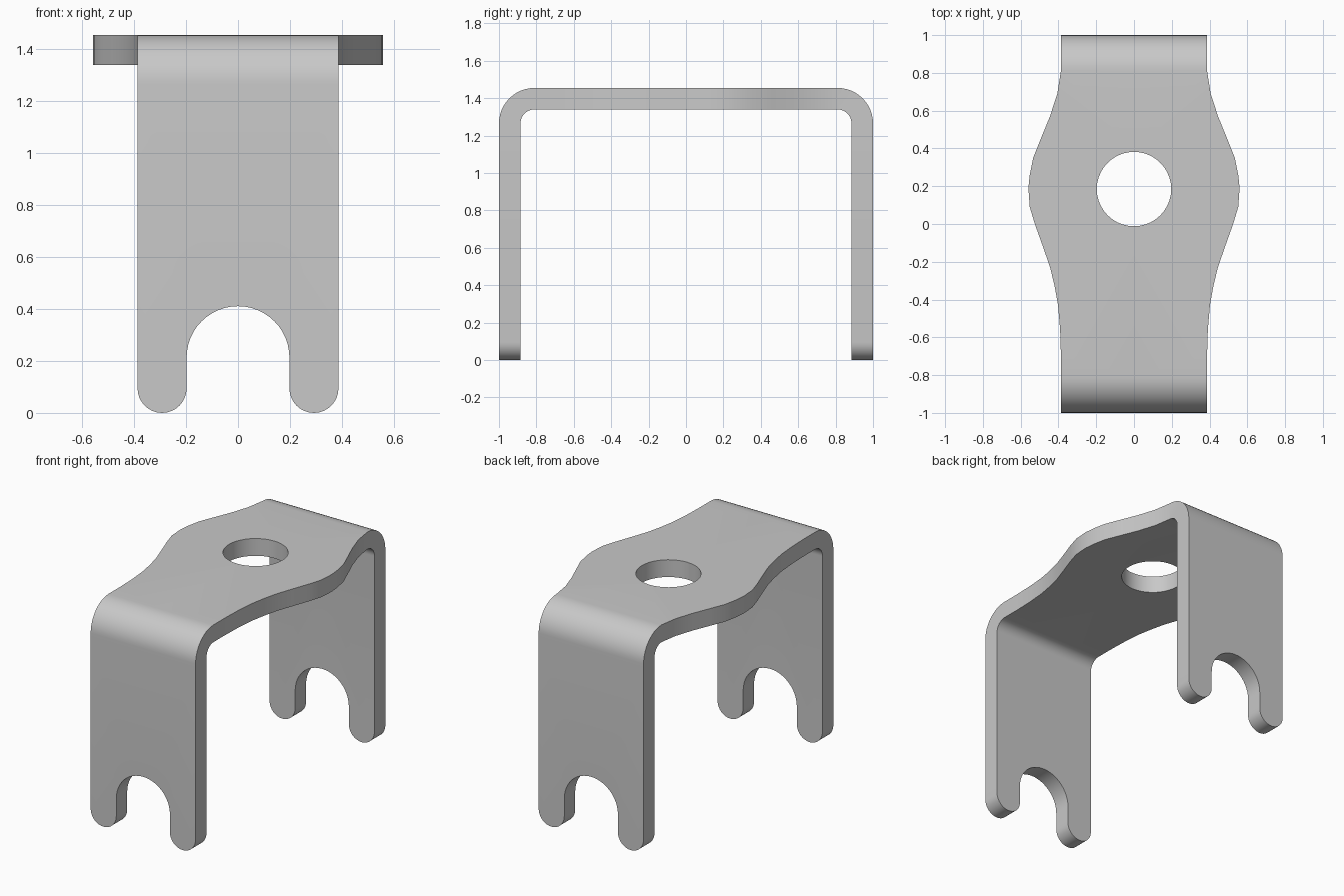
import bpy
import bmesh
from math import sin, cos, radians

cube = bpy.data.objects.get("Cube")
if cube:
    bpy.data.objects.remove(cube, do_unlink=True)

W = 0.387                    # half width of the strap
T = 0.115                    # sheet thickness
H = 1.455                    # overall height
R = 0.19                     # outer bend radius
BEND_Y, BEND_Z = 1 - R, H - R
SLOT = 0.198                 # half width of the leg slot
TOE = (W - SLOT) / 2         # radius of the rounded toes

bm = bmesh.new()


def arc(cx, cy, r, start, end, steps):
    angles = [radians(start + (end - start) * i / steps) for i in range(steps + 1)]
    return [(cx + r * cos(a), cy + r * sin(a)) for a in angles]


def prism(points, near, far):
    """Closed solid between two placements of one 2D outline."""
    a = [bm.verts.new(near(*p)) for p in points]
    b = [bm.verts.new(far(*p)) for p in points]
    bm.faces.new(a)
    bm.faces.new(b[::-1])
    for i in range(len(points)):
        bm.faces.new((a[i - 1], b[i - 1], b[i], a[i]))


# Half outline of a forked leg, and half section of a bend
leg = [(0, BEND_Z), (W, BEND_Z)]
leg += arc(W - TOE, TOE, TOE, 0, -180, 16)
leg += arc(0, 0.213, SLOT, 0, 90, 12)
bend = arc(BEND_Y, BEND_Z, R, 0, 90, 12) + arc(BEND_Y, BEND_Z, R - T, 90, 0, 12)

for s in (-1, 1):
    prism(leg, lambda x, z: (x, s, z), lambda x, z: (x, s * (1 - T), z))
    prism(bend, lambda y, z: (0, s * y, z), lambda y, z: (W, s * y, z))

# Half outline of the waisted top plate with its round hole
plate = [(0, BEND_Y), (W, BEND_Y), (0.406, 0.69), (0.445, 0.57), (0.49, 0.46),
         (0.534, 0.35), (0.552, 0.26), (0.559, 0.19), (0.552, 0.09), (0.525, 0),
         (0.482, -0.12), (0.444, -0.23), (0.42, -0.33), (0.402, -0.43),
         (0.391, -0.56), (W, -0.69), (W, -BEND_Y), (0, -BEND_Y)]
plate += arc(0, 0.185, 0.197, -90, 90, 20)
prism(plate, lambda x, y: (x, y, H), lambda x, y: (x, y, H - T))


# Remove the inner faces where the pieces meet, then weld and mirror
def on_seam(face):
    co = [v.co for v in face.verts]
    return any(all(abs(d) < 1e-4 for d in dist) for dist in (
        [c.x for c in co],
        [c.z - BEND_Z for c in co],
        [abs(c.y) - BEND_Y for c in co]))


bmesh.ops.delete(bm, geom=[f for f in bm.faces if on_seam(f)], context='FACES')
bmesh.ops.remove_doubles(bm, verts=bm.verts[:], dist=1e-4)
bmesh.ops.mirror(bm, geom=bm.verts[:] + bm.edges[:] + bm.faces[:],
                 axis='X', merge_dist=1e-4)
bmesh.ops.remove_doubles(bm, verts=bm.verts[:], dist=1e-4)
bmesh.ops.recalc_face_normals(bm, faces=bm.faces[:])

mesh = bpy.data.meshes.new("bracket")
bm.to_mesh(mesh)
bm.free()
bracket = bpy.data.objects.new("bracket", mesh)
bpy.context.collection.objects.link(bracket)

# Plain grey metal
grey = bpy.data.materials.new("grey metal")
grey.use_nodes = True
color = (0.58, 0.58, 0.58, 1)
grey.diffuse_color = color
grey.node_tree.nodes["Principled BSDF"].inputs["Base Color"].default_value = color
mesh.materials.append(grey)

bpy.ops.object.select_all(action='DESELECT')
bracket.select_set(True)
bpy.context.view_layer.objects.active = bracket
bpy.ops.object.shade_smooth_by_angle(angle=radians(30))
